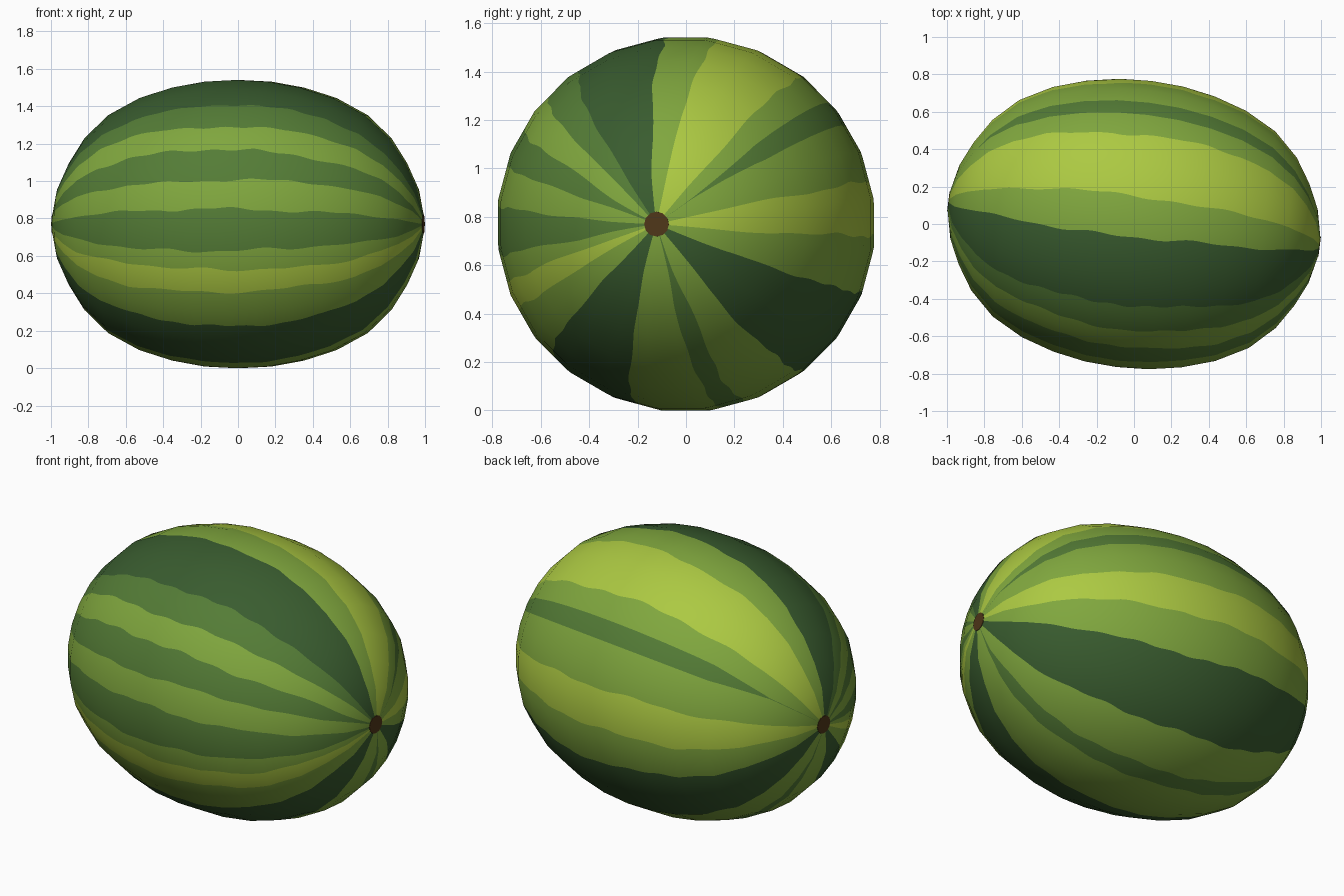
import bpy, math, random
from mathutils import Vector, Matrix

if "Cube" in bpy.data.objects:
    bpy.data.objects.remove(bpy.data.objects["Cube"])

random.seed(9)
SIDES, TILT, MID_Z = 24, math.radians(-7), 0.77


def material(name, r, g, b):
    def lin(c):
        c /= 255
        return c / 12.92 if c <= 0.04045 else ((c + 0.055) / 1.055) ** 2.4
    m = bpy.data.materials.new(name)
    m.diffuse_color = (lin(r), lin(g), lin(b), 1)
    m.use_nodes = True
    m.node_tree.nodes["Principled BSDF"].inputs["Base Color"].default_value = m.diffuse_color
    return m


LIME, MID, DEEP, DARK = range(4)
greens = [material("lime green", 172, 201, 66), material("mid green", 128, 167, 62),
          material("deep green", 84, 124, 54), material("dark green", 57, 92, 47)]
brown = material("stem brown", 79, 54, 25)

# half profile along the long axis: (distance from middle, radius)
half = [(0, .777), (.17, .768), (.345, .736), (.52, .68), (.69, .588),
        (.82, .463), (.905, .33), (.965, .2), (.998, .05)]
profile = [(-s, r) for s, r in reversed(half[1:])] + half

# stripes around the rind: (start angle, colour); 0 = back, 90 = top, 180 = front
stripes = [(-4, LIME), (13, MID), (32, DEEP), (40.5, MID), (51.5, LIME), (79, MID),
           (95, DARK), (124.5, DEEP), (137, MID), (149, DEEP), (162, MID),
           (174.5, DEEP), (190.5, MID), (198.5, LIME), (208.5, MID),
           (225, DARK), (255, MID), (281, DEEP), (289, MID), (308, DARK), (339, MID)]
waves = [[(m * random.uniform(.7, 1.2), f * random.uniform(.8, 1.2), random.uniform(0, 6.3))
          for m, f in ((.5, 4), (.5, 11), (.35, 27))] for _ in stripes]


def border(k, s):
    """Wavy start angle of stripe k at position s along the melon."""
    n = len(stripes)
    turn, k = 360 * (k // n), k % n
    a = stripes[k][0]
    if a in (32, 40.5):                       # this stripe tapers out at both ends
        t = (0.975 - s) / 0.2 if s > 0 else (0.88 + s) / 0.25
        return 36.2 + (a - 36.2) * min(1, max(0.01, t)) ** 0.6
    # darker stripes narrow a little towards the tips
    pinch = 2.5 * min(1, max(0, (abs(s) - .9) / .09))
    pinch *= (stripes[k][1] >= DEEP) - (stripes[k - 1][1] >= DEEP)
    return turn + a + pinch + sum(m * math.sin(f * s + p) for m, f, p in waves[k])


def rind_point(s, r, deg):
    """Point on the 24-sided body."""
    off = (deg - 7.5) % 15 - 7.5
    r *= math.cos(math.pi / SIDES) / math.cos(math.radians(off))
    a = math.radians(deg)
    return Vector((s, r * math.cos(a), r * math.sin(a)))


# rings: each profile segment split in small steps
STEPS = 6
rings = []
for (s0, r0), (s1, r1) in zip(profile, profile[1:]):
    rings += [(s0 + (s1 - s0) * t / STEPS, r0 + (r1 - r0) * t / STEPS) for t in range(STEPS)]
rings.append(profile[-1])

# columns: each stripe split in steps of about two degrees
columns = []
for k, (a, col) in enumerate(stripes):
    b = stripes[k + 1][0] if k + 1 < len(stripes) else 356
    n = max(3, round((b - a) / 1.9))
    columns += [(k, i / n, col) for i in range(n)]

verts, normals, faces, colours = [], [], [], []
N = len(columns)
for s, r in rings:
    for k, t, _ in columns:
        deg = border(k, s) * (1 - t) + border(k + 1, s) * t
        verts.append(rind_point(s, r, deg))
        a = math.radians(deg)
        q = r / .777 ** 2
        normals.append(Vector((s, q * math.cos(a), q * math.sin(a))).normalized())
for i in range(len(rings) - 1):
    for j in range(N):
        j2 = (j + 1) % N
        faces.append((i * N + j, i * N + j2, (i + 1) * N + j2, (i + 1) * N + j))
        colours.append(columns[j][2])

# striped rind
mesh = bpy.data.meshes.new("rind")
mesh.from_pydata(verts, [], faces)
for m in greens:
    mesh.materials.append(m)
mesh.polygons.foreach_set("material_index", colours)
mesh.polygons.foreach_set("use_smooth", [True] * len(faces))
mesh.update()
mesh.normals_split_custom_set_from_vertices(normals)
rind = bpy.data.objects.new("rind", mesh)
bpy.context.collection.objects.link(rind)
rind.rotation_euler = (0, 0, TILT)
rind.location = (0, 0, MID_Z)

# brown stem scar at each end
spin = Matrix.Rotation(TILT, 3, 'Z')
for side, name in ((1, "stem_scar_right"), (-1, "stem_scar_left")):
    p = spin @ Vector((side * .9955, 0, 0))
    bpy.ops.mesh.primitive_cylinder_add(vertices=12, radius=.0515, depth=.009,
                                        location=(p.x, p.y, MID_Z),
                                        rotation=(0, math.pi / 2, TILT))
    scar = bpy.context.object
    scar.name = name
    scar.data.materials.append(brown)
